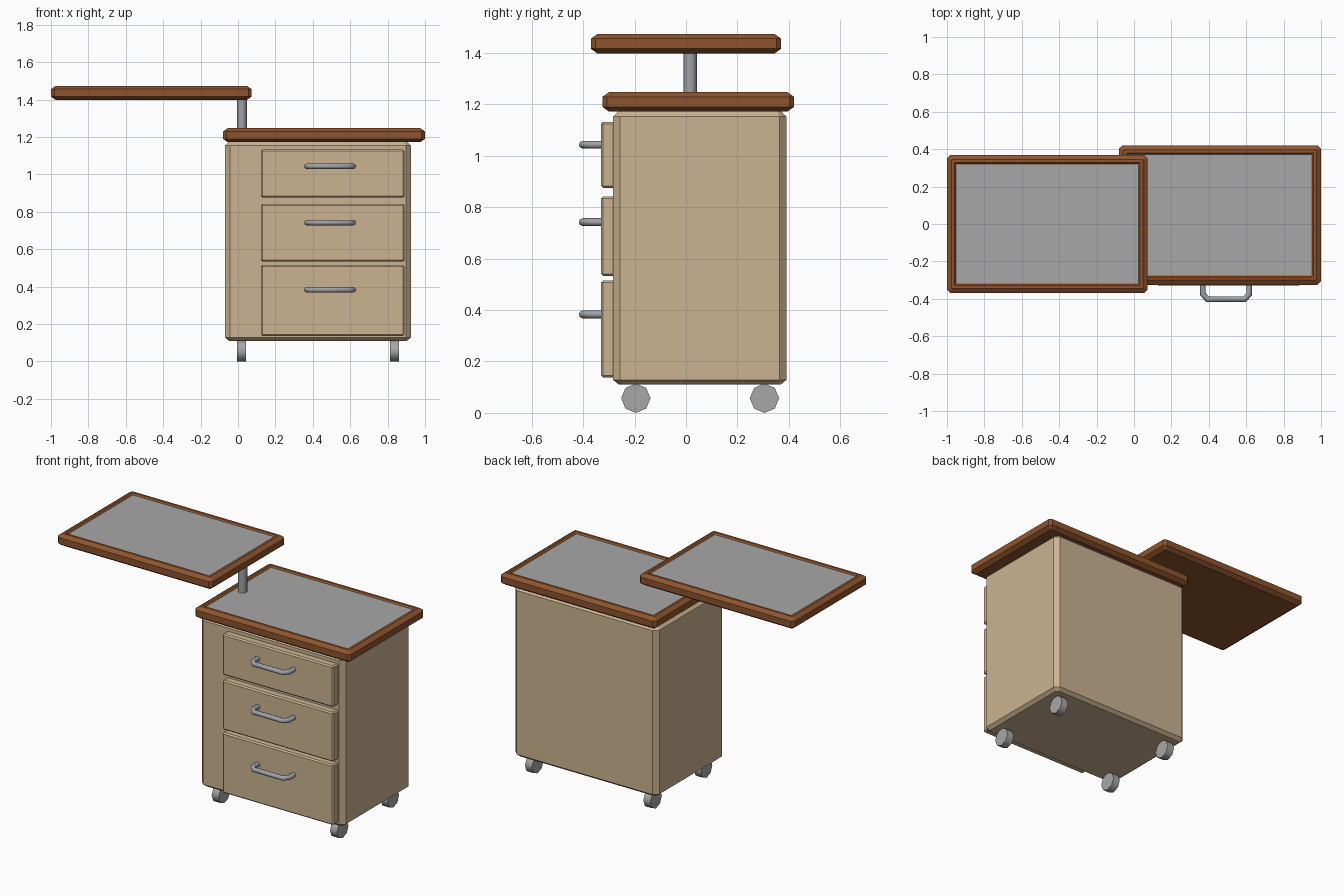
import bpy, bmesh, math
from mathutils import Vector, Matrix

if "Cube" in bpy.data.objects:
    bpy.data.objects.remove(bpy.data.objects["Cube"])


def material(name, rgb):
    m = bpy.data.materials.new(name)
    m.diffuse_color = (*rgb, 1)
    m.use_nodes = True
    m.node_tree.nodes["Principled BSDF"].inputs["Base Color"].default_value = m.diffuse_color
    return m


TAN = material("tan laminate", (0.60, 0.455, 0.285))
WOOD = material("brown wood", (0.27, 0.088, 0.026))
GREY = material("grey surface", (0.39, 0.39, 0.39))
METAL = material("steel", (0.34, 0.36, 0.39))


def finish(bm, name, mats, smooth=False):
    bmesh.ops.recalc_face_normals(bm, faces=bm.faces)
    me = bpy.data.meshes.new(name)
    bm.to_mesh(me)
    bm.free()
    for m in mats:
        me.materials.append(m)
    ob = bpy.data.objects.new(name, me)
    bpy.context.collection.objects.link(ob)
    if smooth:
        bpy.ops.object.select_all(action='DESELECT')
        ob.select_set(True)
        bpy.context.view_layer.objects.active = ob
        bpy.ops.object.shade_smooth_by_angle(angle=math.radians(50))
    return ob


def loft(name, mats, x, y, rings, cut):
    """Stack of corner-cut rectangles; rings are (inset, z). The last cap uses the last material."""
    bm = bmesh.new()
    loops = []
    for d, z in rings:
        x0, x1, y0, y1 = x[0] + d, x[1] - d, y[0] + d, y[1] - d
        c = max(cut - d * 0.58, 0.002)
        pts = [(x0 + c, y0), (x1 - c, y0), (x1, y0 + c), (x1, y1 - c),
               (x1 - c, y1), (x0 + c, y1), (x0, y1 - c), (x0, y0 + c)]
        loops.append([bm.verts.new((px, py, z)) for px, py in pts])
    for a, b in zip(loops, loops[1:]):
        for i in range(8):
            j = (i + 1) % 8
            bm.faces.new((a[i], a[j], b[j], b[i]))
    bm.faces.new(loops[0][::-1])
    bm.faces.new(loops[-1]).material_index = len(mats) - 1
    return finish(bm, name, mats)


def drawer(name, z0, z1):
    bm = bmesh.new()
    lo, hi = Vector((0.122, -0.33, z0)), Vector((0.89, -0.27, z1))
    bmesh.ops.create_cube(bm, size=1, matrix=Matrix.Translation((lo + hi) / 2) @ Matrix.Diagonal((*(hi - lo), 1)))
    bmesh.ops.bevel(bm, geom=bm.edges[:], offset=0.008, segments=1, affect='EDGES')
    finish(bm, name, [TAN])


def cylinder(name, mat, centre, radius, depth, rot=Matrix()):
    bm = bmesh.new()
    bmesh.ops.create_cone(bm, cap_ends=True, segments=8, radius1=radius, radius2=radius,
                          depth=depth, matrix=Matrix.Translation(centre) @ rot)
    finish(bm, name, [mat], smooth=True)


def handle(name, z):
    """Octagonal tube swept along a flat bow, rings mitred at each bend."""
    path = [Vector(p) for p in ((0.368, -0.32), (0.368, -0.374), (0.392, -0.402),
                                (0.592, -0.402), (0.616, -0.374), (0.616, -0.32))]
    bm = bmesh.new()
    rings = []
    for i, p in enumerate(path):
        a = (p - path[max(i - 1, 0)]).normalized()
        b = (path[min(i + 1, len(path) - 1)] - p).normalized()
        t = (a + b).normalized()
        side = Vector((-t.y, t.x)) / max(t.dot(a), t.dot(b))
        ring = []
        for k in range(8):
            ang = k * math.pi / 4
            q = p + side * 0.015 * math.cos(ang)
            ring.append(bm.verts.new((q.x, q.y, z + 0.015 * math.sin(ang))))
        rings.append(ring)
    for a, b in zip(rings, rings[1:]):
        for k in range(8):
            j = (k + 1) % 8
            bm.faces.new((a[k], a[j], b[j], b[k]))
    bm.faces.new(rings[0])
    bm.faces.new(rings[-1])
    finish(bm, name, [METAL], smooth=True)


# Cabinet body
loft("cabinet_body", [TAN], (-0.07, 0.925), (-0.283, 0.39),
     [(0.022, 0.11), (0, 0.128), (0, 1.153), (0.022, 1.175)], 0.027)


# Two tops with wooden rim and recessed grey surface
def table_top(name, x, y, z0, z1):
    loft(name, [WOOD, GREY], x, y,
         [(0.025, z0), (0, z0 + 0.018), (0, z1 - 0.018), (0.025, z1),
          (0.040, z1), (0.048, z1 - 0.009)], 0.018)


table_top("cabinet_top", (-0.08, 1.0), (-0.325, 0.42), 1.172, 1.247)
table_top("swivel_tray", (-1.0, 0.073), (-0.37, 0.37), 1.398, 1.473)

# Tray post
cylinder("tray_post", METAL, (0.021, 0.017, 1.32), 0.026, 0.18)

# Drawers and handles
for i, (z0, z1, zh) in enumerate(((0.137, 0.515, 0.383), (0.533, 0.842, 0.742), (0.875, 1.132, 1.043))):
    drawer(f"drawer_{i + 1}", z0, z1)
    handle(f"drawer_handle_{i + 1}", zh)

# Caster wheels
for i, (x, y) in enumerate(((0.018, -0.195), (0.837, -0.195), (0.018, 0.305), (0.837, 0.305))):
    cylinder(f"caster_{i + 1}", GREY, (x, y, 0.057), 0.057, 0.048, Matrix.Rotation(math.pi / 2, 4, 'Y'))
